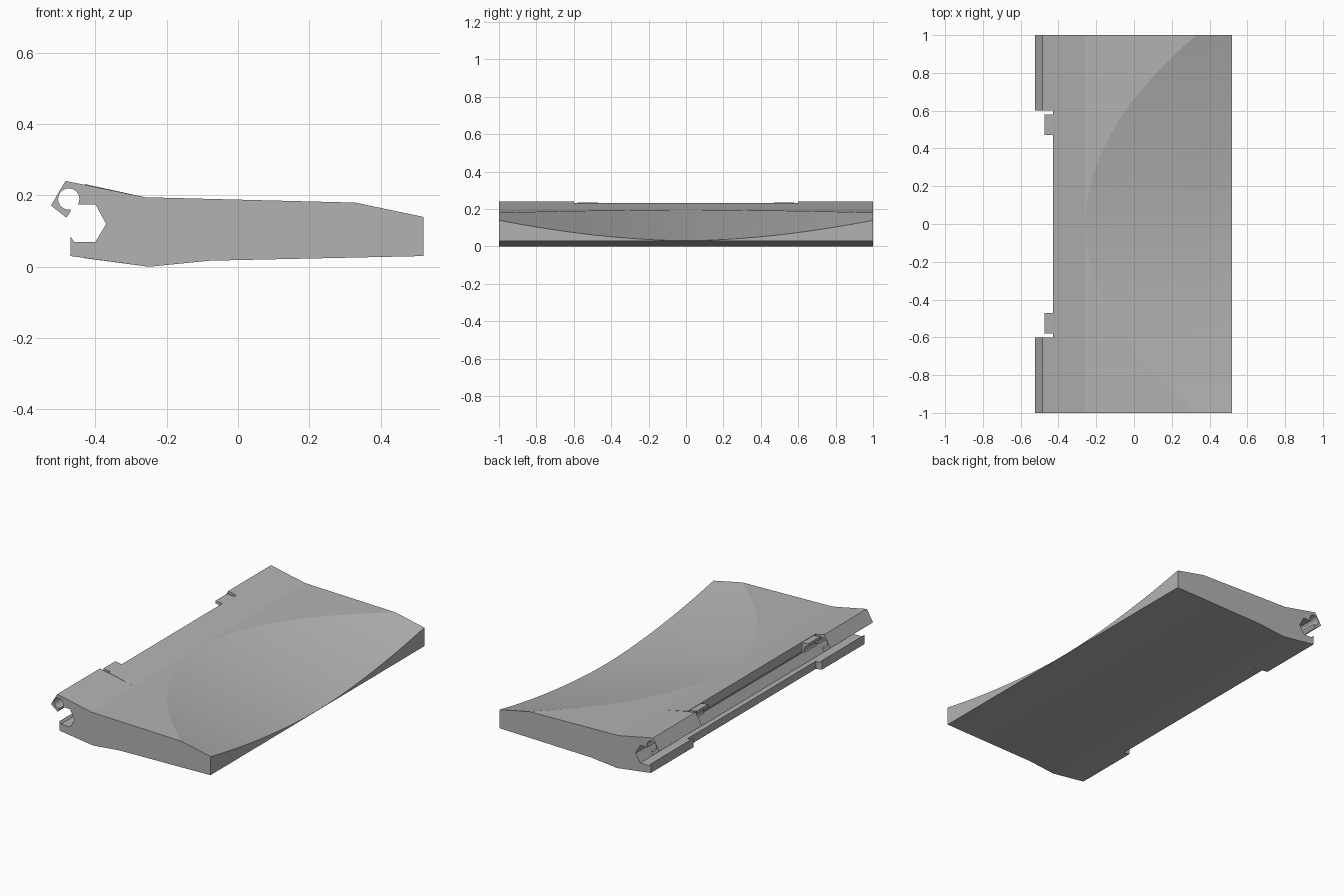
import bpy, bmesh, math

if "Cube" in bpy.data.objects:
    bpy.data.objects.remove(bpy.data.objects["Cube"])

grey = bpy.data.materials.new("plain grey")
grey.use_nodes = True
COLOUR = (0.45, 0.45, 0.45, 1)
grey.diffuse_color = COLOUR
grey.node_tree.nodes["Principled BSDF"].inputs["Base Color"].default_value = COLOUR

HOLE = (-0.475, 0.19)
RADIUS = 0.03


def arc(start, end, steps=16):
    """Points on the pin hole between two angles in degrees."""
    angles = [math.radians(start + (end - start) * i / steps) for i in range(steps + 1)]
    return [(HOLE[0] + RADIUS * math.cos(a), HOLE[1] + RADIUS * math.sin(a)) for a in angles]


def loft(name, section, stations):
    """Join the cross-sections at each y station and cap both ends."""
    bm = bmesh.new()
    rows = [[bm.verts.new((x, y, z)) for x, z in section(y)] for y in stations]
    for a, b in zip(rows, rows[1:]):
        for i in range(len(a)):
            j = (i + 1) % len(a)
            bm.faces.new((a[i], a[j], b[j], b[i]))
    bm.faces.new(rows[0])
    bm.faces.new(rows[-1])
    bmesh.ops.recalc_face_normals(bm, faces=bm.faces)
    mesh = bpy.data.meshes.new(name)
    bm.to_mesh(mesh)
    bm.free()
    mesh.materials.append(grey)
    obj = bpy.data.objects.new(name, mesh)
    bpy.context.collection.objects.link(obj)
    bpy.ops.object.select_all(action='DESELECT')
    obj.select_set(True)
    bpy.context.view_layer.objects.active = obj
    bpy.ops.object.shade_smooth_by_angle(angle=math.radians(8))
    return obj


def skin(y):
    """Scooped top, thin edge and underside, from the upper back round to the belly."""
    crease_x = -0.255 + 0.585 * y * y
    crease_z = 0.195 - 0.015 * (crease_x + 0.26) / 0.59
    edge_z = 0.031 + 0.109 * abs(y) ** 1.8
    top = [(-0.26, 0.195), (crease_x, crease_z)]
    for t in (0.33, 0.67, 1):
        top.append((crease_x + (0.52 - crease_x) * t, crease_z + (edge_z - crease_z) * t))
    return top + [(0.52, 0.03), (-0.08, 0.017), (-0.25, 0.0)]


GROOVE = [(-0.40, 0.07), (-0.37, 0.12), (-0.40, 0.175)]


def middle_section(y):
    return skin(y) + [(-0.43, 0.024), (-0.43, 0.07)] + GROOVE + [(-0.43, 0.175), (-0.43, 0.232)]


def end_section(y):
    lower_lip = [(-0.47, 0.03), (-0.47, 0.085), (-0.46, 0.07)]
    jaw = arc(-30, 280) + [(-0.47, 0.155), (-0.482, 0.138), (-0.525, 0.172), (-0.484, 0.241)]
    return skin(y) + lower_lip + GROOVE + jaw


def knuckle_section(y):
    return [(-0.475, 0.236), (-0.42, 0.228), (-0.40, 0.175)] + arc(-30, 90, 8)


def span(a, b, n):
    return [a + (b - a) * i / n for i in range(n + 1)]


# Slab centre, then the hinged ends and small knuckles on both sides
loft("slab_middle", middle_section, span(-0.6, 0.6, 40))
for side, sign in (("back", 1), ("front", -1)):
    loft(side + "_hinge_end", end_section, span(0.6 * sign, sign, 16))
    loft(side + "_knuckle", knuckle_section, [0.47 * sign, 0.58 * sign])
